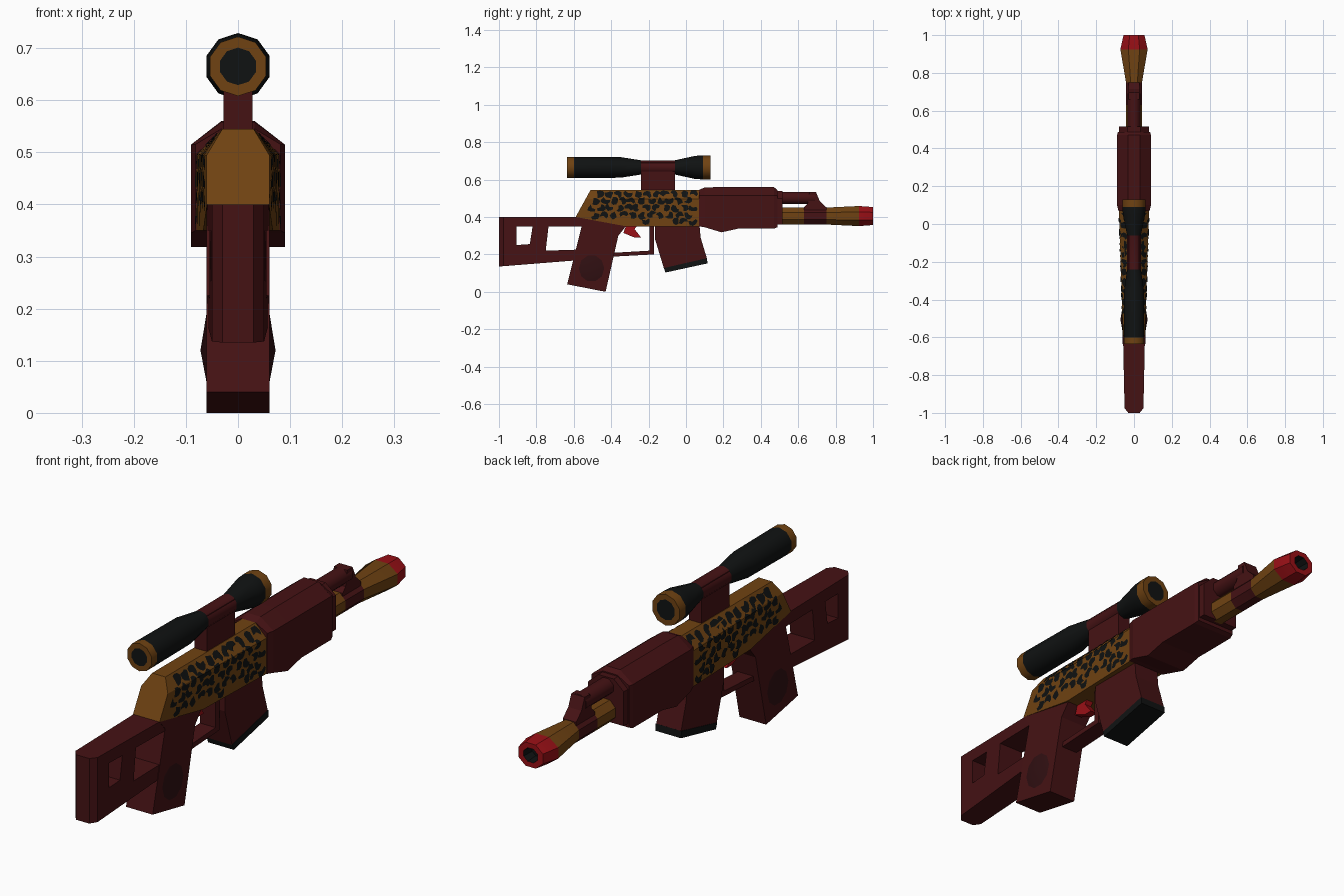
import bpy, bmesh, math, random
from mathutils import Vector

random.seed(4)
cube = bpy.data.objects.get("Cube")
if cube:
    bpy.data.objects.remove(cube, do_unlink=True)


def material(name, rgb):
    m = bpy.data.materials.new(name)
    m.use_nodes = True
    m.diffuse_color = (*rgb, 1)
    bsdf = next(n for n in m.node_tree.nodes if n.type == 'BSDF_PRINCIPLED')
    bsdf.inputs["Base Color"].default_value = (*rgb, 1)
    bsdf.inputs["Roughness"].default_value = 0.8
    return m


MAROON = material("maroon", (0.06, 0.006, 0.007))
GOLD = material("gold brown", (0.16, 0.055, 0.006))
BLACK = material("black", (0.005, 0.006, 0.006))
RED = material("bright red", (0.32, 0.005, 0.008))
SHADOW = material("dark maroon", (0.03, 0.005, 0.006))


def finish(name, bm, mats, smooth=0):
    me = bpy.data.meshes.new(name)
    bm.to_mesh(me)
    bm.free()
    for m in mats:
        me.materials.append(m)
    ob = bpy.data.objects.new(name, me)
    bpy.context.collection.objects.link(ob)
    bpy.ops.object.select_all(action='DESELECT')
    ob.select_set(True)
    bpy.context.view_layer.objects.active = ob
    if smooth:
        bpy.ops.object.shade_smooth_by_angle(angle=math.radians(smooth))
    return ob


def loft(name, rings, mats, smooth=0):
    """Skin rings of points; mats holds start cap, each band, end cap."""
    bm = bmesh.new()
    vs = [[bm.verts.new(p) for p in r] for r in rings]
    n = len(vs[0])
    palette = list(dict.fromkeys(mats))
    bm.faces.new(vs[0]).material_index = palette.index(mats[0])
    bm.faces.new(vs[-1]).material_index = palette.index(mats[-1])
    for a, b, m in zip(vs, vs[1:], mats[1:]):
        for i in range(n):
            j = (i + 1) % n
            bm.faces.new((a[i], a[j], b[j], b[i])).material_index = palette.index(m)
    bmesh.ops.recalc_face_normals(bm, faces=bm.faces)
    return finish(name, bm, palette, smooth)


def prism(name, profile, half, mat):
    """Side outline (y, z) extruded across x."""
    return loft(name, [[(x, y, z) for y, z in profile] for x in (-half, half)], [mat] * 3)


def tube(name, stations, zc, sides, mats, smooth=50):
    """Stations are (y, x radius, z radius)."""
    rings = []
    for y, rx, rz in stations:
        angles = [math.tau * (i + 0.5) / sides for i in range(sides)]
        rings.append([(rx * math.cos(a), y, zc + rz * math.sin(a)) for a in angles])
    return loft(name, rings, mats, smooth)


def section(y0, y1, z0, zs, z1, w, tw):
    """Box with sloping shoulders, leaning from y0 at the bottom to y1 at the top."""
    ys = y0 + (y1 - y0) * (zs - z0) / (z1 - z0)
    return [(-w, y0, z0), (w, y0, z0), (w, ys, zs), (tw, y1, z1), (-tw, y1, z1), (-w, ys, zs)]


def apply(ob, kind, **settings):
    mod = ob.modifiers.new(kind, kind)
    for key, value in settings.items():
        setattr(mod, key, value)
    bpy.context.view_layer.objects.active = ob
    bpy.ops.object.modifier_apply(modifier=mod.name)


# Skeleton stock: tapered, chamfered butt, two windows cut through
stock = loft("stock", [[(x, y, z0), (x, y, z1), (-x, y, z1), (-x, y, z0)] for y, x, z0, z1 in (
    (-1, 0.03, 0.135, 0.4), (-0.975, 0.05, 0.137, 0.4), (-0.5, 0.06, 0.175, 0.4))], [MAROON] * 4)
for window in ([(-0.905, 0.25), (-0.835, 0.255), (-0.82, 0.35), (-0.905, 0.35)],
               [(-0.75, 0.22), (-0.5, 0.228), (-0.5, 0.35), (-0.735, 0.35)]):
    cutter = prism("cutter", window, 0.2, MAROON)
    cutter.hide_render = True
    apply(stock, 'BOOLEAN', operation='DIFFERENCE', solver='EXACT', object=cutter)
    bpy.data.objects.remove(cutter, do_unlink=True)

# Grip, guard and trigger
prism("grip", [(-0.635, 0.04), (-0.43, 0.0), (-0.362, 0.3), (-0.32, 0.352), (-0.59, 0.4),
               (-0.555, 0.36)], 0.06, MAROON)
prism("trigger_guard", [(-0.45, 0.185), (-0.17, 0.2), (-0.17, 0.355), (-0.195, 0.355),
                        (-0.195, 0.22), (-0.45, 0.205)], 0.035, MAROON)
prism("trigger", [(-0.32, 0.355), (-0.26, 0.355), (-0.275, 0.335), (-0.24, 0.29),
                  (-0.275, 0.29), (-0.335, 0.315)], 0.015, RED)

# Raised round pads on both sides of the grip
bm = bmesh.new()
rim = [bm.verts.new((0.06, -0.505 + 0.068 * math.cos(a), 0.125 + 0.072 * math.sin(a)))
       for a in (math.tau * i / 10 for i in range(10))]
peak = bm.verts.new((0.072, -0.505, 0.12))
for i in range(10):
    bm.faces.new((rim[i], rim[(i + 1) % 10], peak))
pads = finish("grip_pads", bm, [SHADOW], 40)
apply(pads, 'MIRROR')

# Receiver
SHOULDER, TOP, TOP_W = 0.495, 0.545, 0.03
loft("receiver", [section(-0.59, -0.51, 0.4, SHOULDER, TOP, 0.06, TOP_W),
                  section(-0.32, -0.32, 0.35, SHOULDER, TOP, 0.067, TOP_W),
                  section(0.08, 0.08, 0.35, SHOULDER, TOP, 0.08, TOP_W)], [GOLD] * 4)

# Irregular animal-print spots laid on the receiver sides
bm = bmesh.new()
for row in range(5):
    for col in range(13):
        y = -0.56 + 0.05 * (col + 0.5 * (row % 2)) + random.uniform(-0.008, 0.008)
        z = 0.374 + 0.037 * row + random.uniform(-0.005, 0.005)
        if y > 0.05 or y < -0.535 + 0.55 * (z - 0.4) or z < 0.372 + 0.185 * max(0, -0.32 - y):
            continue
        turn, notch = random.uniform(0, math.tau), random.randrange(10)
        pts = []
        for i in range(10):
            a = turn + math.tau * i / 10
            r = random.uniform(0.75, 1.15)
            if i == notch or i == (notch + 1) % 10:
                r *= 0.2
            pts.append(bm.verts.new((0, y + 0.024 * r * math.cos(a),
                                     min(z + 0.02 * r * math.sin(a), 0.541))))
        bm.faces.new(pts)
bmesh.ops.triangulate(bm, faces=bm.faces)
bmesh.ops.bisect_plane(bm, geom=bm.verts[:] + bm.edges[:] + bm.faces[:],
                       plane_co=(0, 0, SHOULDER), plane_no=(0, 0, 1))
for v in bm.verts:
    w = max(0.06, 0.08 - 0.0333 * (0.08 - v.co.y))
    slope = max(0, (v.co.z - SHOULDER) / (TOP - SHOULDER))
    v.co.x = w + (TOP_W - w) * slope + 0.003
bm.normal_update()
bmesh.ops.reverse_faces(bm, faces=[f for f in bm.faces if f.normal.x < 0])
spots = finish("receiver_spots", bm, [BLACK])
apply(spots, 'MIRROR', use_mirror_merge=False)

# Handguard with a shallow belly and a stepped front collar
loft("handguard", [section(y, y, z0, 0.515, z1, w, 0.032) for y, z0, z1, w in (
    (0.07, 0.35, 0.545, 0.082), (0.1, 0.345, 0.558, 0.09), (0.19, 0.318, 0.56, 0.09),
    (0.28, 0.338, 0.56, 0.09), (0.47, 0.338, 0.56, 0.09), (0.488, 0.345, 0.545, 0.085))],
    [MAROON] * 7)
loft("handguard_collar", [section(y, y, 0.36, 0.5, 0.54, 0.08, 0.035) for y in (0.48, 0.515)],
     [MAROON] * 3)

# Magazine and its base plate
prism("magazine", [(-0.165, 0.36), (-0.165, 0.28), (-0.118, 0.125), (0.112, 0.178),
                   (0.078, 0.29), (0.072, 0.36)], 0.056, MAROON)
prism("magazine_base", [(-0.118, 0.127), (-0.11, 0.103), (0.115, 0.152), (0.112, 0.18)],
      0.058, BLACK)

# Barrel, flared muzzle and hollow bore
tube("barrel", [(0.5, 0.046, 0.049), (0.63, 0.046, 0.049), (0.75, 0.046, 0.049),
                (0.925, 0.078, 0.058), (1, 0.06, 0.052), (1, 0.034, 0.03), (0.95, 0.03, 0.026)],
     0.405, 8, [GOLD, GOLD, MAROON, GOLD, RED, RED, BLACK, BLACK], 30)

# Gas tube above the barrel and the block that joins them
tube("gas_tube", [(0.5, 0.036, 0.035), (0.69, 0.036, 0.035)], 0.502, 8, [MAROON] * 3)
prism("gas_block", [(0.63, 0.45), (0.65, 0.47), (0.66, 0.533), (0.695, 0.533), (0.715, 0.485),
                    (0.75, 0.452), (0.75, 0.41), (0.63, 0.41)], 0.03, MAROON)

# Scope with mount; lenses sit just inside each gold ring
tube("scope", [(-0.635, 0.036, 0.036), (-0.635, 0.057, 0.057), (-0.6, 0.057, 0.057),
               (-0.35, 0.055, 0.055), (-0.24, 0.038, 0.038), (-0.06, 0.038, 0.038),
               (0.05, 0.062, 0.062), (0.09, 0.064, 0.064), (0.13, 0.064, 0.064),
               (0.13, 0.042, 0.042)],
     0.665, 10, [BLACK, GOLD, GOLD, BLACK, BLACK, MAROON, BLACK, BLACK, GOLD, GOLD, BLACK], 40)
prism("scope_mount", [(-0.24, 0.53), (-0.06, 0.53), (-0.06, 0.69), (-0.24, 0.69)], 0.028, MAROON)
